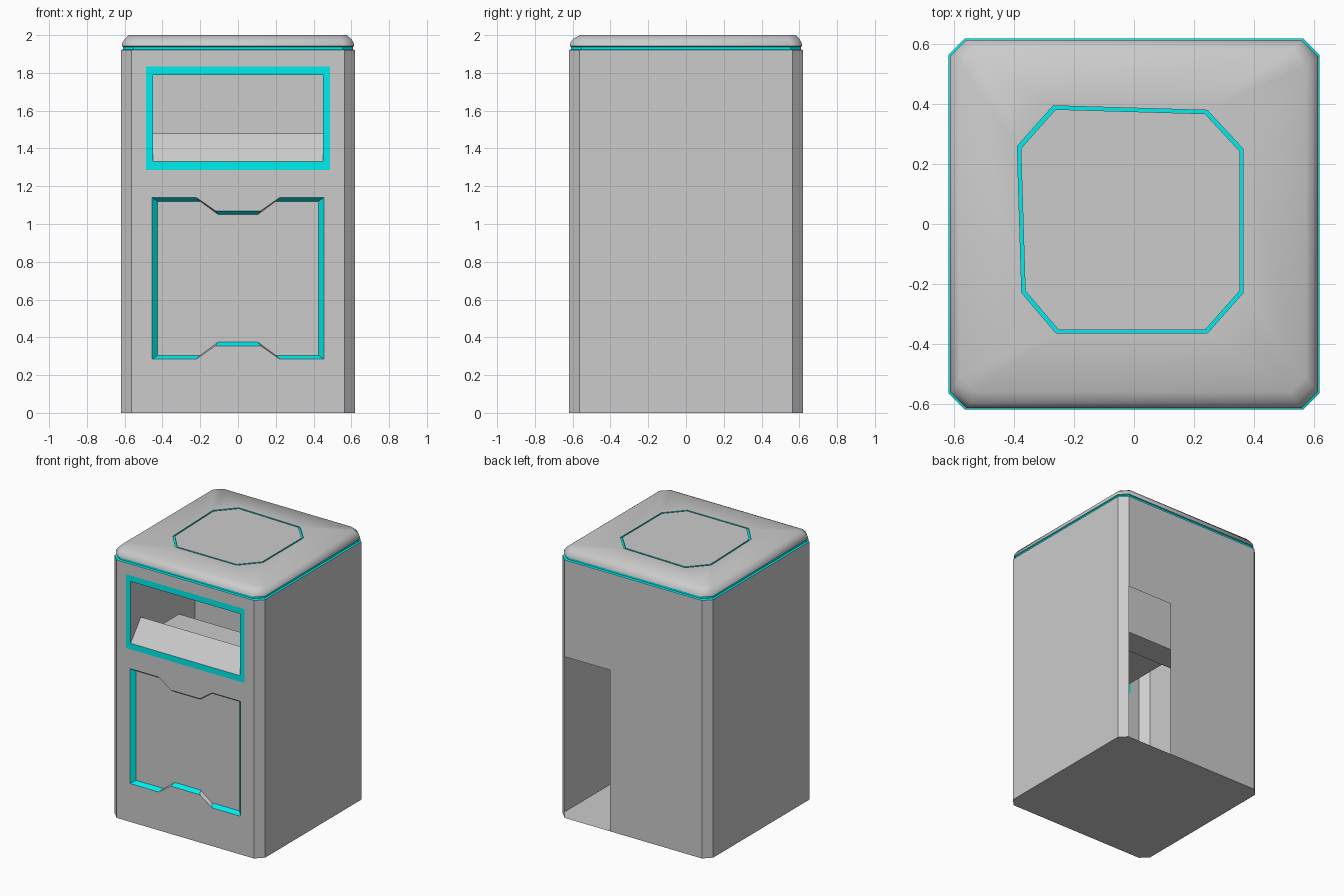
import bpy, bmesh

if "Cube" in bpy.data.objects:
    bpy.data.objects.remove(bpy.data.objects["Cube"])

cyan = bpy.data.materials.new("cyan_trim")
cyan.diffuse_color = (0.0, 0.85, 0.85, 1)
cyan.use_nodes = True
cyan.node_tree.nodes["Principled BSDF"].inputs["Base Color"].default_value = cyan.diffuse_color

W, FY, TOP = 0.62, -0.62, 1.92


def finish(name, bm, recalc=True):
    bmesh.ops.remove_doubles(bm, verts=bm.verts, dist=0.0005)
    if recalc:
        bmesh.ops.recalc_face_normals(bm, faces=bm.faces)
    me = bpy.data.meshes.new(name)
    bm.to_mesh(me)
    bm.free()
    ob = bpy.data.objects.new(name, me)
    bpy.context.collection.objects.link(ob)
    return ob


def from_faces(name, faces, mat=None, recalc=False):
    bm = bmesh.new()
    for f in faces:
        bm.faces.new([bm.verts.new(p) for p in f])
    ob = finish(name, bm, recalc)
    if mat:
        ob.data.materials.append(mat)
    return ob


def octagon(x0, x1, y0, y1, c, z):
    return [(x0 + c, y0, z), (x1 - c, y0, z), (x1, y0 + c, z), (x1, y1 - c, z),
            (x1 - c, y1, z), (x0 + c, y1, z), (x0, y1 - c, z), (x0, y0 + c, z)]


def bridge(a, b):
    n = len(a)
    return [[a[i], a[(i + 1) % n], b[(i + 1) % n], b[i]] for i in range(n)]


def rect(x, z0, z1, y=FY):
    return [(-x, y, z0), (x, y, z0), (x, y, z1), (-x, y, z1)]


def door_outline(x, z0, z1, n0, n1, a, b, y):
    # rectangle with a tapered notch in the bottom and top edges
    half = [(b, n0), (a, z0), (x, z0), (x, z1), (a, z1), (b, n1)]
    pts = half + [(-px, pz) for px, pz in reversed(half)]
    return [(px, y, pz) for px, pz in pts]


# Shell: chamfered square column, with an open bay in the back wall
low = octagon(-W, W, -W, W, 0.055, 0)
high = octagon(-W, W, -W, W, 0.055, TOP)
walls = bridge(low, high)
shell = [w for i, w in enumerate(walls) if i not in (0, 4)]
e = W - 0.055
shell.append([(0.19, W, 0), (-e, W, 0), (-e, W, TOP), (e, W, TOP), (e, W, 1.2), (0.19, W, 1.2)])
shell.append(low[::-1])
from_faces("shell", shell)

# Front wall with the slot opening and the door cut out
frame_out, frame_in = rect(0.487, 1.285, 1.835), rect(0.45, 1.33, 1.79)
door_out = door_outline(0.455, 0.285, 1.14, 0.355, 1.07, 0.22, 0.12, FY)
door_in = door_outline(0.425, 0.305, 1.12, 0.375, 1.05, 0.2, 0.105, FY + 0.03)
bm = bmesh.new()
for loop in (rect(e, 0, TOP), frame_out, door_out):
    vs = [bm.verts.new(p) for p in loop]
    for i in range(len(vs)):
        bm.edges.new((vs[i - 1], vs[i]))
bmesh.ops.triangle_fill(bm, use_beauty=True, edges=bm.edges[:], normal=(0, -1, 0))
finish("front_wall", bm, False)

# Slot frame, recessed door and its trim
from_faces("slot_frame", bridge(frame_out, frame_in), cyan)
from_faces("door_panel", [door_in])
sides = bridge(door_out, door_in)
diagonal = (0, 4, 6, 10)
from_faces("door_trim", [s for i, s in enumerate(sides) if i not in diagonal], cyan)
from_faces("door_notch_sides", [sides[i] for i in diagonal])

# Chute behind the slot: ramp, tray, drop and back panel
bx = 0.45
profile = [(-0.62, 1.33), (-0.05, 1.33), (-0.065, 1.2), (0.136, 1.2), (0.136, 1.79), (-0.62, 1.79)]
chute = []
for (y0, z0), (y1, z1) in zip(profile, profile[1:]):
    chute.append([(-bx, y0, z0), (bx, y0, z0), (bx, y1, z1), (-bx, y1, z1)])
for s in (-bx, bx):
    chute.append([(s, y, z) for y, z in profile])
from_faces("chute", chute)
from_faces("slot_ramp", [[(-bx, FY, 1.33), (bx, FY, 1.33), (bx, -0.5, 1.48), (-bx, -0.5, 1.48)]])

# Glowing seam under the lid
seam = [octagon(-h, h, -h, h, 0.055, z) for h, z in ((W, TOP), (0.608, 1.925), (0.608, 1.938), (0.615, 1.942))]
from_faces("lid_seam", [f for a, b in zip(seam, seam[1:]) for f in bridge(a, b)], cyan)


# Lid: rounded rim, slightly skewed octagonal groove, centre panel
def groove(s, z):
    pts = [(-0.26, -0.365), (0.245, -0.365), (0.365, -0.23), (0.365, 0.25),
           (0.245, 0.38), (-0.27, 0.395), (-0.39, 0.26), (-0.375, -0.23)]
    return [(x * s, y * s, z) for x, y in pts]


rim = [octagon(-0.615, 0.615, -0.615, 0.615, 0.055, 1.942),
       octagon(-0.612, 0.612, -0.612, 0.612, 0.055, 1.96),
       octagon(-0.6, 0.6, -0.598, 0.6, 0.055, 1.98),
       octagon(-0.58, 0.575, -0.56, 0.582, 0.05, 2.0),
       groove(1.0, 2.0)]
lid = from_faces("lid", [f for a, b in zip(rim, rim[1:]) for f in bridge(a, b)], recalc=True)
if sum(p.normal.z for p in lid.data.polygons) < 0:
    lid.data.flip_normals()
bpy.context.view_layer.objects.active = lid
lid.select_set(True)
bpy.ops.object.shade_smooth_by_angle(angle=0.9)

ring = [groove(1.0, 2.0), groove(1.0, 1.992), groove(0.97, 1.992), groove(0.97, 2.0)]
from_faces("lid_groove", [f for a, b in zip(ring, ring[1:]) for f in bridge(a, b)], cyan)
from_faces("lid_panel", [groove(0.97, 2.0)])
